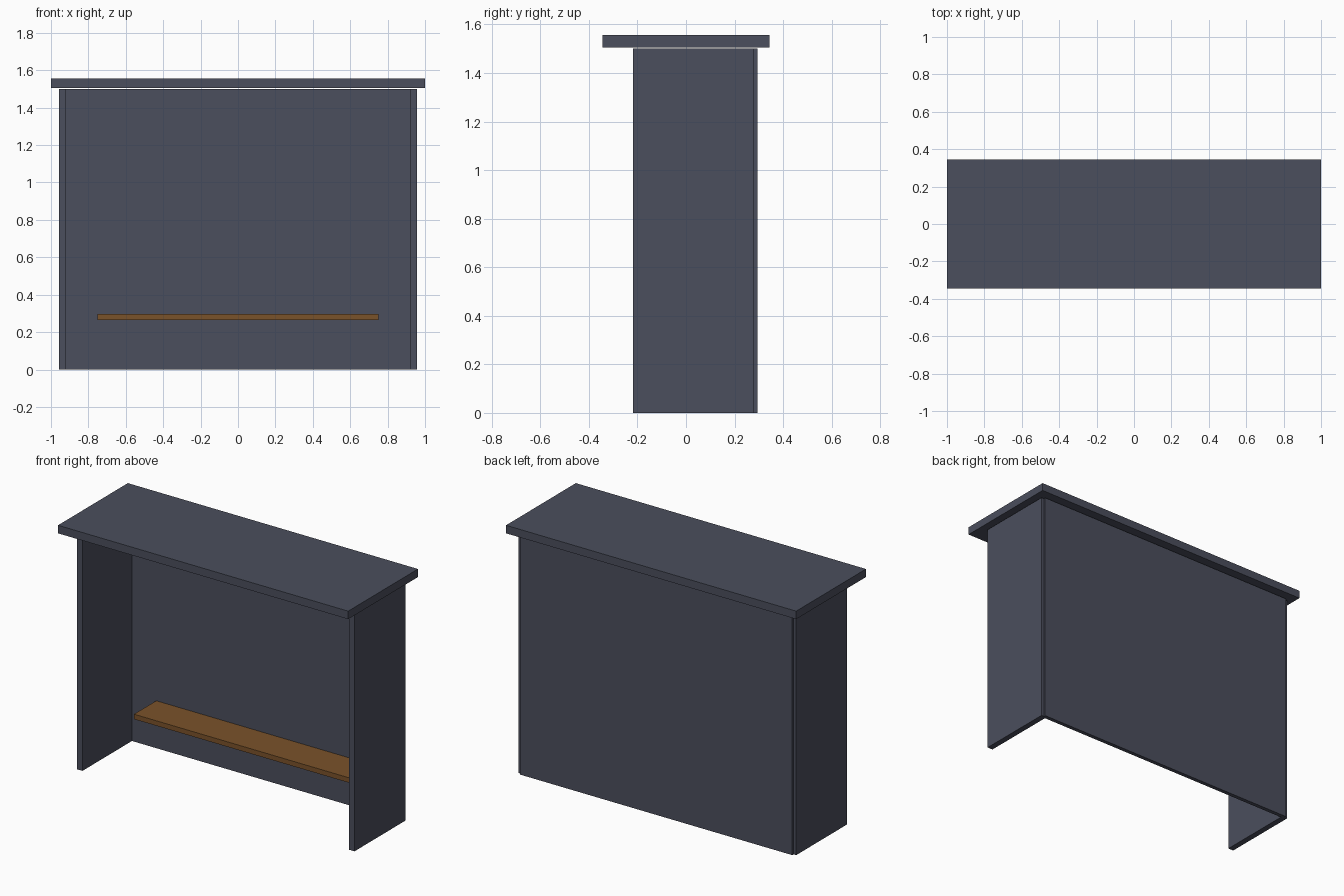
import bpy

default = bpy.data.objects.get("Cube")
if default:
    bpy.data.objects.remove(default, do_unlink=True)


def make_material(name, color):
    mat = bpy.data.materials.new(name)
    mat.use_nodes = True
    mat.diffuse_color = color
    mat.node_tree.nodes["Principled BSDF"].inputs["Base Color"].default_value = color
    return mat


def box(name, size, center, mat):
    bpy.ops.mesh.primitive_cube_add(size=1, location=center)
    obj = bpy.context.object
    obj.name = name
    obj.scale = size
    bpy.ops.object.transform_apply(location=False, rotation=False, scale=True)
    obj.data.materials.append(mat)
    return obj


slate = make_material("slate grey", (0.07, 0.077, 0.109, 1))
wood = make_material("brown wood", (0.195, 0.085, 0.023, 1))

wall_height = 1.5
half_span = 0.9375

# Overhanging roof slab, floating just above the walls
box("roof", (2, 0.6875, 0.05), (0, 0, 1.531), slate)

# Back panel, ending on the centre line of each side panel
box("back_panel", (2 * half_span, 0.025, wall_height),
    (0, 0.281, wall_height / 2), slate)

# Side panels
for name, side in (("left_panel", 1), ("right_panel", -1)):
    box(name, (0.0375, 0.5, wall_height),
        (side * half_span, 0.031, wall_height / 2), slate)

# Bench seat against the back panel
box("bench_seat", (1.5, 0.219, 0.031), (0, 0.157, 0.281), wood)
